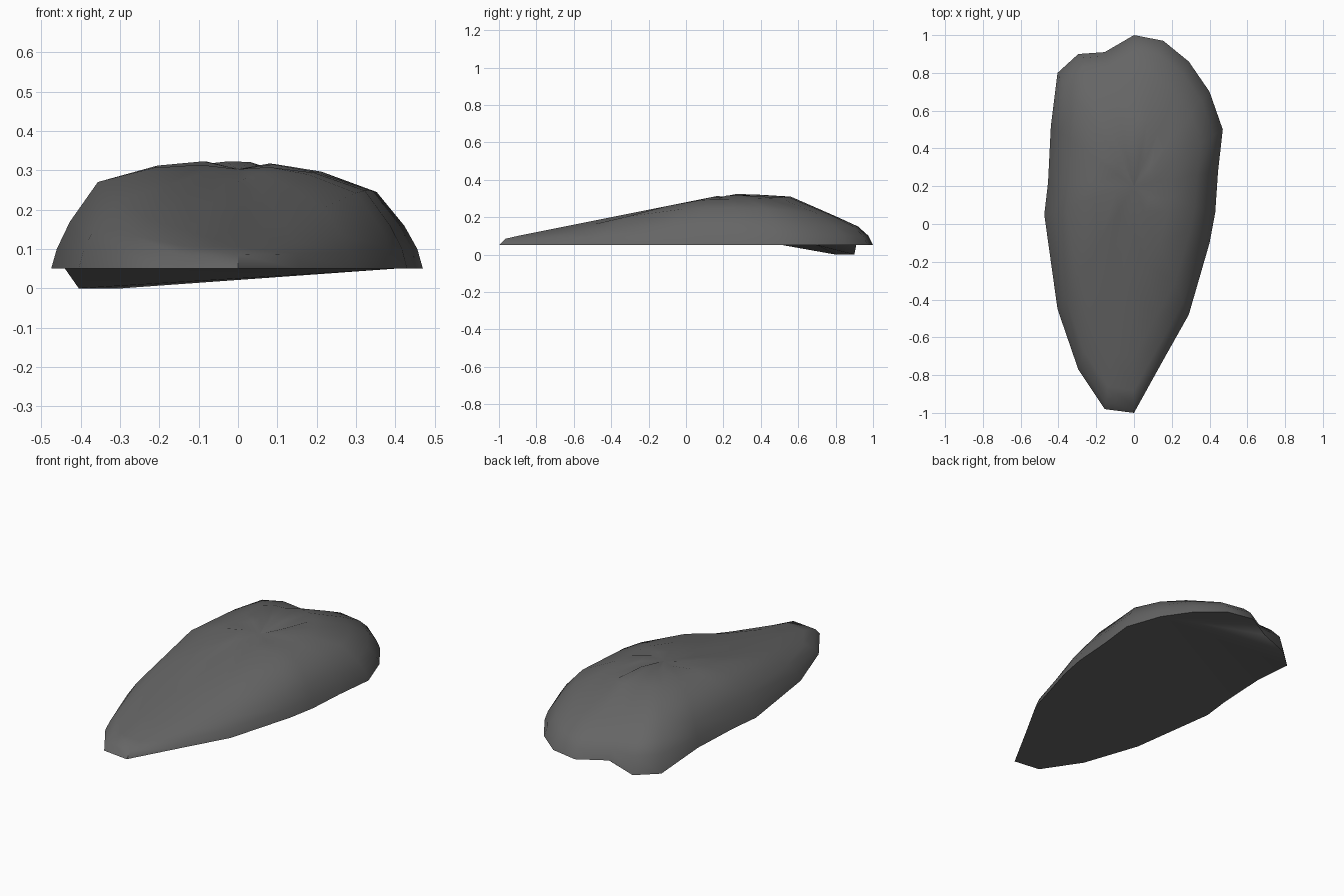
import bpy, bmesh, math

if "Cube" in bpy.data.objects:
    bpy.data.objects.remove(bpy.data.objects["Cube"])

# Base outline seen from above, clockwise from the back tip
OUTLINE = [(0, 1), (.155, .97), (.29, .86), (.40, .70), (.47, .50), (.445, .28),
           (.43, .06), (.40, -.10), (.29, -.48), (.155, -.72), (0, -1),
           (-.155, -.98), (-.295, -.77), (-.405, -.45), (-.475, .05),
           (-.455, .22), (-.44, .52), (-.405, .80), (-.295, .90), (-.155, .91)]
LOW = (17, 18)                 # two corners that dip to the ground
CX, CY = 0, .2                 # dimple where the folds meet

# Height of each ring (fraction of the way out) toward each side
RINGS = [.97, .9, .75, .45, .2]
FRONT = [.085, .11, .145, .215, .28]
BACK = [.10, .15, .205, .31, .322]
RIGHT = [.10, .16, .25, .295, .315]
LEFT = [.10, .17, .272, .312, .323]


def height(i, x, y, k):
    u = (x - CX) / .45
    v = (y - CY) / (.8 if y > CY else 1.2)
    w = u * u / (u * u + v * v)
    side = RIGHT if u > 0 else LEFT
    end = BACK if v > 0 else FRONT
    z = w * side[k] + (1 - w) * end[k]
    py = CY + (y - CY) * RINGS[k]
    z = min(z, max(.09, .29 + (py - .05) * .2))      # straight ramp to the front
    if k == 4 and i in (2, 6, 15, 18):               # radial creases
        z -= .015
    return z


bm = bmesh.new()
base = [bm.verts.new((x, y, 0 if i in LOW else .05)) for i, (x, y) in enumerate(OUTLINE)]
n = len(base)
prev = base
# Domed upper surface
for k, f in enumerate(RINGS):
    ring = [bm.verts.new((CX + (x - CX) * f, CY + (y - CY) * f, height(i, x, y, k)))
            for i, (x, y) in enumerate(OUTLINE)]
    for i in range(n):
        j = (i + 1) % n
        bm.faces.new((prev[i], prev[j], ring[j], ring[i]))
    prev = ring
top = bm.verts.new((CX, CY, .303))
for i in range(n):
    bm.faces.new((prev[i], prev[(i + 1) % n], top))
# Underside fans out from the back right corner
for s in range(1, n - 1):
    bm.faces.new((base[3], base[(3 + s) % n], base[(4 + s) % n]))
bmesh.ops.recalc_face_normals(bm, faces=bm.faces)

mesh = bpy.data.meshes.new("rock")
bm.to_mesh(mesh)
bm.free()
rock = bpy.data.objects.new("rock", mesh)
bpy.context.collection.objects.link(rock)

mat = bpy.data.materials.new("dark grey stone")
mat.diffuse_color = (.13, .13, .13, 1)
mat.use_nodes = True
mat.node_tree.nodes["Principled BSDF"].inputs["Base Color"].default_value = mat.diffuse_color
mesh.materials.append(mat)

bpy.context.view_layer.objects.active = rock
rock.select_set(True)
bpy.ops.object.shade_smooth_by_angle(angle=math.radians(45))
